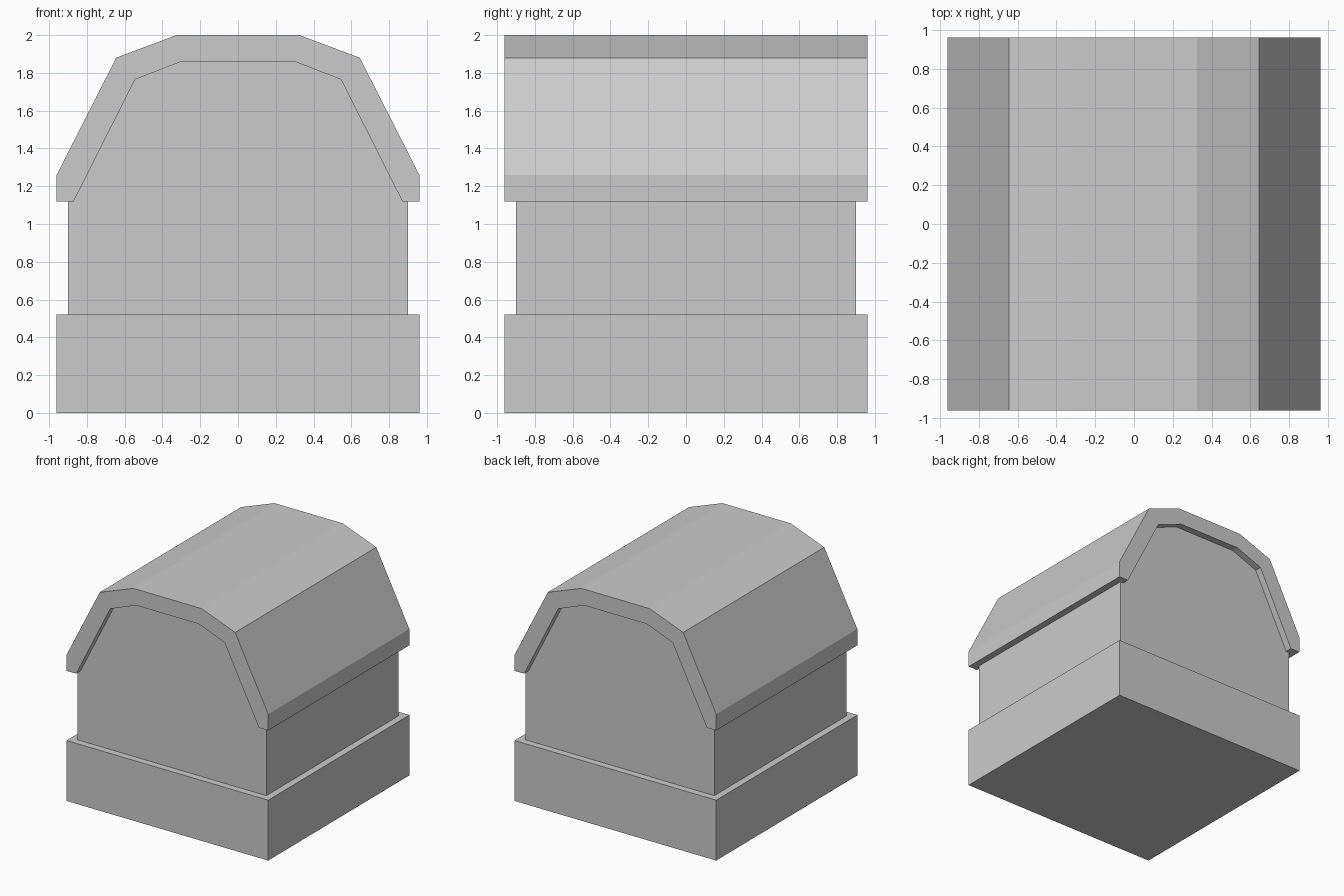
import bpy
import bmesh

if "Cube" in bpy.data.objects:
    bpy.data.objects.remove(bpy.data.objects["Cube"])


def mirrored(half):
    """Right-hand (x, z) points, continued to the left-hand side."""
    return half + [(-x, z) for x, z in reversed(half)]


def extrude_profile(name, profile, half_depth):
    """Flat-faced solid from an (x, z) outline, extruded along y."""
    bm = bmesh.new()
    face = bm.faces.new([bm.verts.new((x, -half_depth, z)) for x, z in profile])
    ext = bmesh.ops.extrude_face_region(bm, geom=[face])
    verts = [v for v in ext["geom"] if isinstance(v, bmesh.types.BMVert)]
    bmesh.ops.translate(bm, verts=verts, vec=(0, 2 * half_depth, 0))
    bmesh.ops.recalc_face_normals(bm, faces=bm.faces[:])
    mesh = bpy.data.meshes.new(name)
    bm.to_mesh(mesh)
    bm.free()
    obj = bpy.data.objects.new(name, mesh)
    bpy.context.collection.objects.link(obj)
    return obj


# Wide plinth
extrude_profile("base", mirrored([(0.96, 0), (0.96, 0.52)]), 0.96)

# Walls with gable ends, tucked slightly into the roof and base
extrude_profile("walls", mirrored(
    [(0.90, 0.50), (0.90, 1.13), (0.575, 1.78), (0.31, 1.89)]), 0.90)

# Gambrel roof shell overhanging the walls
outer = mirrored([(0.96, 1.12), (0.96, 1.26), (0.645, 1.88), (0.325, 2.0)])
inner = mirrored([(0.87, 1.12), (0.545, 1.765), (0.30, 1.86)])
extrude_profile("roof", outer + inner[::-1], 0.96)
